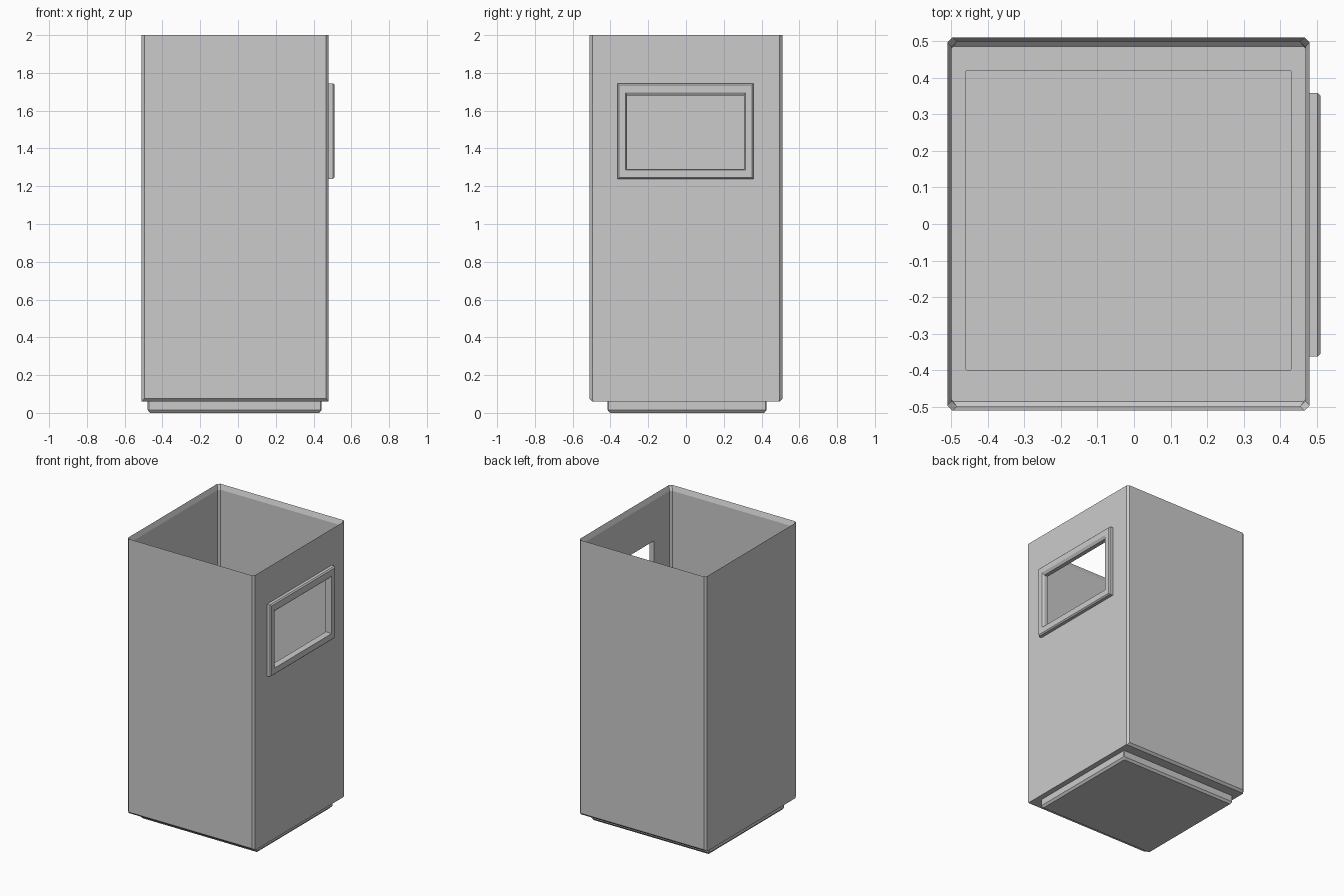
import bpy, bmesh

if "Cube" in bpy.data.objects:
    bpy.data.objects.remove(bpy.data.objects["Cube"])


def rect(x0, x1, y0, y1, c, z):
    """Rectangle with chamfered corners at height z."""
    return [(x0 + c, y0, z), (x1 - c, y0, z), (x1, y0 + c, z), (x1, y1 - c, z),
            (x1 - c, y1, z), (x0 + c, y1, z), (x0, y1 - c, z), (x0, y0 + c, z)]


def loft(name, rings, closed=False):
    """Skin successive rings; either close the section or cap both ends."""
    bm = bmesh.new()
    loops = [[bm.verts.new(p) for p in r] for r in rings]
    pairs = list(zip(loops, loops[1:]))
    if closed:
        pairs.append((loops[-1], loops[0]))
    else:
        bm.faces.new(loops[0])
        bm.faces.new(loops[-1])
    for a, b in pairs:
        for i in range(len(a)):
            j = (i + 1) % len(a)
            bm.faces.new((a[i], a[j], b[j], b[i]))
    bmesh.ops.recalc_face_normals(bm, faces=bm.faces)
    mesh = bpy.data.meshes.new(name)
    bm.to_mesh(mesh)
    bm.free()
    ob = bpy.data.objects.new(name, mesh)
    bpy.context.collection.objects.link(ob)
    return ob


# Bin body: thin open shell with a floor ring, chamfered lower front/back edges
body = loft("bin_body", [
    rect(-0.46, 0.43, -0.40, 0.42, 0.004, 0.06),
    rect(-0.51, 0.48, -0.495, 0.495, 0.004, 0.06),
    rect(-0.51, 0.48, -0.51, 0.51, 0.014, 0.075),
    rect(-0.51, 0.48, -0.51, 0.51, 0.014, 2.0),
    rect(-0.498, 0.468, -0.498, 0.498, 0.014, 1.965),
    rect(-0.498, 0.468, -0.498, 0.498, 0.014, 0.083),
    rect(-0.498, 0.468, -0.485, 0.485, 0.004, 0.07),
    rect(-0.46, 0.43, -0.40, 0.42, 0.004, 0.07),
], closed=True)

# Foot: shallow tray below the floor
loft("foot_tray", [
    rect(-0.46, 0.43, -0.40, 0.42, 0.004, 0.015),
    rect(-0.46, 0.43, -0.40, 0.42, 0.004, 0.068),
    rect(-0.478, 0.442, -0.415, 0.426, 0.006, 0.062),
    rect(-0.478, 0.442, -0.415, 0.426, 0.006, 0.015),
    rect(-0.466, 0.43, -0.403, 0.414, 0.004, 0.0),
])


def wall_rect(y0, y1, z0, z1, x):
    """Plain rectangle on the right-hand wall."""
    return [(x, y0, z0), (x, y1, z0), (x, y1, z1), (x, y0, z1)]


# Disposal opening cut through the right wall
cutter = loft("opening_cutter", [wall_rect(-0.313, 0.308, 1.29, 1.68, x) for x in (0.40, 0.55)])
cutter.hide_render = True
cutter.hide_viewport = True
cutter.display_type = 'WIRE'
cut = body.modifiers.new("opening", 'BOOLEAN')
cut.operation = 'DIFFERENCE'
cut.solver = 'EXACT'
cut.object = cutter

# Raised frame around the opening, bevelled on its outer face
loft("opening_frame", [
    wall_rect(-0.362, 0.358, 1.238, 1.745, 0.475),
    wall_rect(-0.362, 0.358, 1.238, 1.745, 0.502),
    wall_rect(-0.354, 0.350, 1.246, 1.737, 0.51),
    wall_rect(-0.320, 0.315, 1.287, 1.697, 0.51),
    wall_rect(-0.312, 0.307, 1.292, 1.679, 0.498),
    wall_rect(-0.312, 0.307, 1.292, 1.679, 0.475),
], closed=True)
